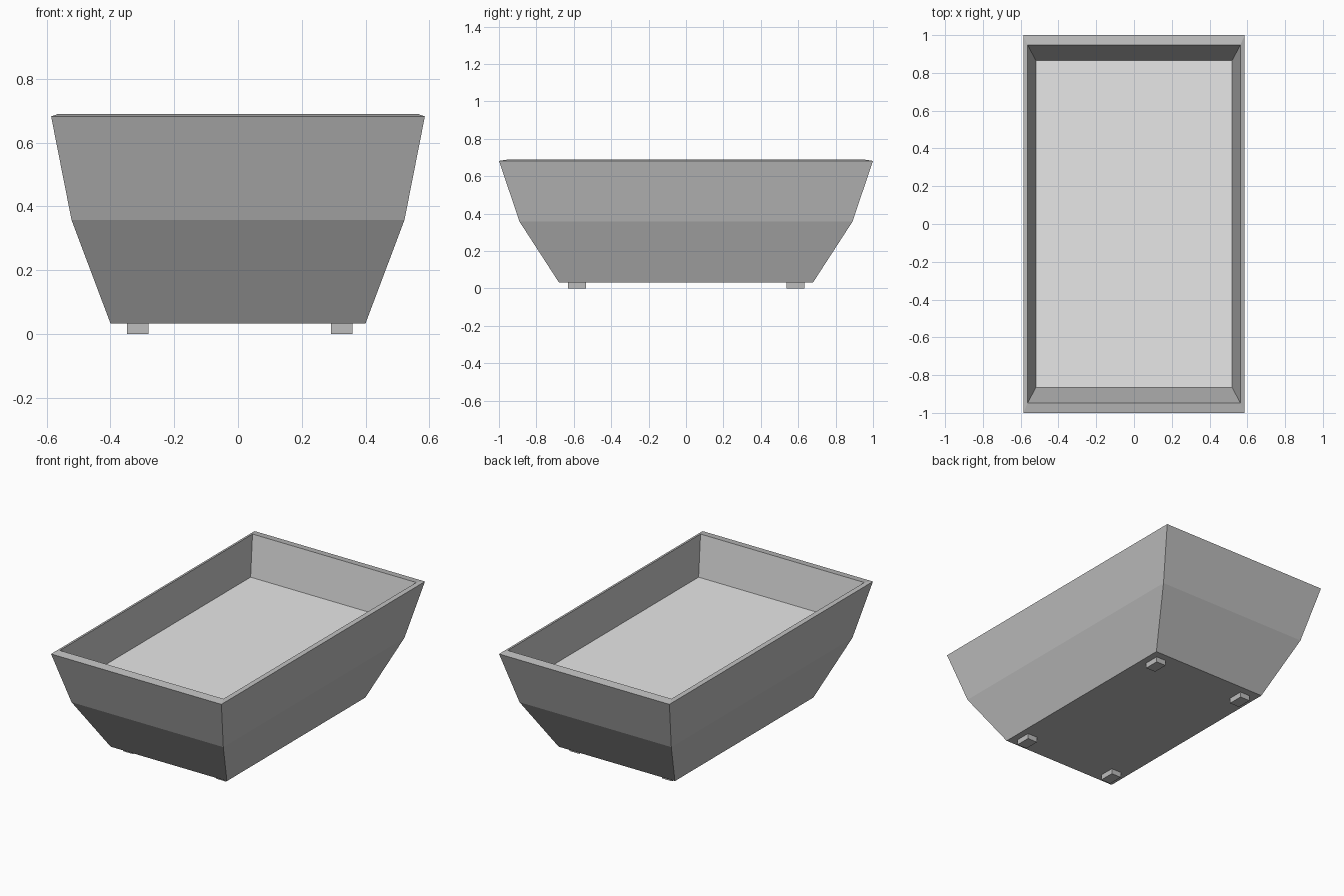
import bpy
import bmesh

if "Cube" in bpy.data.objects:
    bpy.data.objects.remove(bpy.data.objects["Cube"])


def material(name, value):
    m = bpy.data.materials.new(name)
    m.diffuse_color = (value, value, value, 1)
    m.use_nodes = True
    m.node_tree.nodes["Principled BSDF"].inputs["Base Color"].default_value = m.diffuse_color
    return m


grey = material("mid grey", 0.515)
light = material("light grey", 0.80)


def ring_solid(name, rings, mats):
    """Stack of rectangles (half x, half y, z) joined by walls and capped at both ends."""
    bm = bmesh.new()
    loops = [[bm.verts.new((sx * x, sy * y, z))
              for sx, sy in ((-1, -1), (1, -1), (1, 1), (-1, 1))]
             for x, y, z in rings]
    bm.faces.new(loops[0][::-1])
    for a, b in zip(loops, loops[1:]):
        for i in range(4):
            j = (i + 1) % 4
            bm.faces.new((a[i], a[j], b[j], b[i]))
    last = bm.faces.new(loops[-1])
    last.material_index = len(mats) - 1
    bmesh.ops.recalc_face_normals(bm, faces=bm.faces)
    me = bpy.data.meshes.new(name)
    bm.to_mesh(me)
    bm.free()
    for m in mats:
        me.materials.append(m)
    ob = bpy.data.objects.new(name, me)
    bpy.context.collection.objects.link(ob)
    return ob


# Tub: outer walls, sloped rim, inner walls, then the light inner floor
ring_solid("tub", [
    (0.40, 0.68, 0.033),
    (0.522, 0.89, 0.357),
    (0.586, 1.00, 0.682),
    (0.563, 0.947, 0.69),
    (0.519, 0.865, 0.465),
], [grey, light])

# Four small square feet
for x, side in ((-0.314, "left"), (0.325, "right")):
    for y, end in ((-0.583, "front"), (0.586, "back")):
        foot = ring_solid(f"{end}_{side}_foot",
                          [(0.034, 0.048, 0), (0.034, 0.048, 0.034)], [grey])
        foot.location = (x, y, 0)
